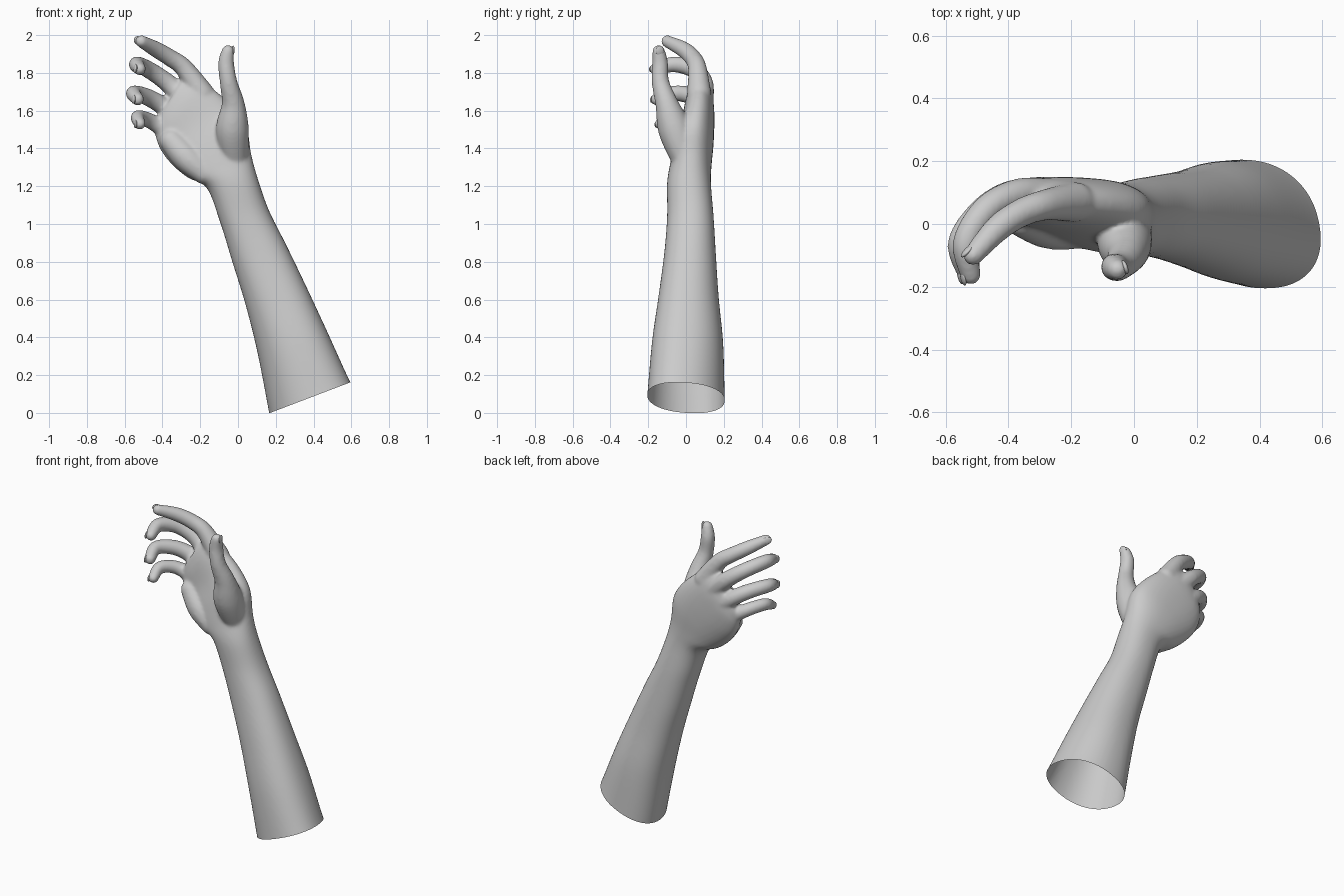
import bpy, bmesh, math
from mathutils import Vector, Matrix

if "Cube" in bpy.data.objects:
    bpy.data.objects.remove(bpy.data.objects["Cube"])


def spline(rows, steps):
    """Catmull-Rom interpolation through rows of numbers."""
    out = []
    for i in range(len(rows) - 1):
        a, b = rows[max(i - 1, 0)], rows[i]
        c, d = rows[i + 1], rows[min(i + 2, len(rows) - 1)]
        for k in range(steps):
            t = k / steps
            out.append([0.5 * (2 * q + (r - p) * t + (2 * p - 5 * q + 4 * r - s) * t * t
                               + (3 * q - p - 3 * r + s) * t ** 3)
                        for p, q, r, s in zip(a, b, c, d)])
    out.append(list(rows[-1]))
    return out


def loft(bm, rows, n=48):
    """Closed skin through sections: left x,z, right x,z, y min, y max, skew."""
    rings = []
    for lx, lz, rx, rz, y0, y1, skew in rows:
        ring = []
        for k in range(n):
            a = 2 * math.pi * k / n
            c, s = [math.copysign(abs(v) ** 0.9, v) for v in (math.cos(a), math.sin(a))]
            u = 0.5 + 0.5 * c - skew * s
            ring.append(bm.verts.new((lx + (rx - lx) * u,
                                      (y0 + y1) / 2 + (y1 - y0) / 2 * s,
                                      lz + (rz - lz) * u)))
        rings.append(ring)
    for a, b in zip(rings, rings[1:]):
        for k in range(n):
            bm.faces.new((a[k], a[(k + 1) % n], b[(k + 1) % n], b[k]))
    bm.faces.new(rings[0][::-1])
    bm.faces.new(rings[-1])


def tube(bm, pts):
    """Tapered flesh tube from points x, y, z, radius."""
    for x, y, z, r in spline(pts, 10):
        bmesh.ops.create_icosphere(bm, subdivisions=3, radius=r,
                                   matrix=Matrix.Translation((x, y, z)))


def new_object(name, bm):
    me = bpy.data.meshes.new(name)
    bm.to_mesh(me)
    bm.free()
    ob = bpy.data.objects.new(name, me)
    bpy.context.collection.objects.link(ob)
    return ob


bm = bmesh.new()

# forearm, wrist and palm
arm = [(.20, -.15, .66, .03, -.22, .21, .09),
       (.17, .00, .59, .16, -.205, .205, .09),
       (.105, .32, .475, .42, -.18, .197, .06),
       (.04, .575, .365, .66, -.145, .173, .04),
       (-.03, .80, .255, .89, -.115, .158, .02),
       (-.095, 1.01, .165, 1.07, -.10, .146, 0),
       (-.165, 1.19, .105, 1.24, -.10, .132, 0),
       (-.265, 1.245, .07, 1.37, -.085, .135, 0),
       (-.345, 1.31, .04, 1.53, -.06, .145, 0),
       (-.405, 1.385, -.06, 1.655, -.025, .15, 0),
       (-.435, 1.46, -.19, 1.75, -.005, .148, 0),
       (-.44, 1.53, -.29, 1.77, .02, .13, 0)]
loft(bm, spline(arm, 6))

# fingers and thumb
digits = {
    "index": [(-.19, .07, 1.69, .065), (-.285, .06, 1.825, .05), (-.36, .035, 1.88, .046),
              (-.435, -.015, 1.925, .043), (-.512, -.10, 1.967, .033)],
    "middle": [(-.27, .085, 1.65, .062), (-.37, .095, 1.745, .05), (-.47, .045, 1.815, .046),
               (-.535, -.06, 1.845, .043), (-.52, -.16, 1.82, .034)],
    "ring": [(-.30, .085, 1.55, .06), (-.39, .09, 1.62, .05), (-.48, .04, 1.672, .046),
             (-.552, -.06, 1.692, .042), (-.53, -.155, 1.66, .034)],
    "little": [(-.33, .06, 1.44, .06), (-.40, .065, 1.505, .046), (-.475, .03, 1.55, .041),
               (-.53, -.055, 1.565, .038), (-.52, -.135, 1.53, .032)],
    "thumb": [(-.02, -.01, 1.36, .075), (-.03, -.06, 1.50, .088), (-.025, -.10, 1.63, .062),
              (-.05, -.135, 1.75, .047), (-.063, -.137, 1.85, .043), (-.053, -.145, 1.915, .034)],
}
for pts in digits.values():
    tube(bm, pts)

# fleshy pad on the little-finger side of the palm
tube(bm, [(-.18, -.02, 1.27, .06), (-.27, -.005, 1.35, .075), (-.35, .02, 1.44, .065)])

# fuse everything into one smooth skin
skin = new_object("arm_and_hand", bm)
remesh = skin.modifiers.new("Remesh", 'REMESH')
remesh.mode = 'VOXEL'
remesh.voxel_size = 0.009
smooth = skin.modifiers.new("Smooth", 'SMOOTH')
smooth.factor = 0.5
smooth.iterations = 12
fused = bpy.data.meshes.new_from_object(
    skin.evaluated_get(bpy.context.evaluated_depsgraph_get()))
skin.modifiers.clear()

# open cut at the elbow end
bm = bmesh.new()
bm.from_mesh(fused)
bmesh.ops.bisect_plane(bm, geom=bm.verts[:] + bm.edges[:] + bm.faces[:],
                       plane_co=(.38, 0, .08), plane_no=(.16, 0, -.42), clear_outer=True)
for f in bm.faces:
    f.smooth = True
bm.to_mesh(fused)
bm.free()
skin.data = fused

# nails
for name, pts in digits.items():
    base, tip = Vector(pts[-2][:3]), Vector(pts[-1][:3])
    r = pts[-1][3]
    along = (tip - base).normalized()
    out = Vector((1, .3, 0)) if name == "thumb" else Vector((-1, .5, .3))
    out = (out - along * out.dot(along)).normalized()
    side = along.cross(out)
    frame = Matrix((side, along, out)).transposed().to_4x4()
    bm = bmesh.new()
    bmesh.ops.create_uvsphere(
        bm, u_segments=20, v_segments=12, radius=1,
        matrix=Matrix.Translation(tip + out * r * 0.72 + along * r * 0.1) @ frame
        @ Matrix.Diagonal((r * .68, r * .85, r * .28, 1)))
    for f in bm.faces:
        f.smooth = True
    new_object(name + "_nail", bm)
